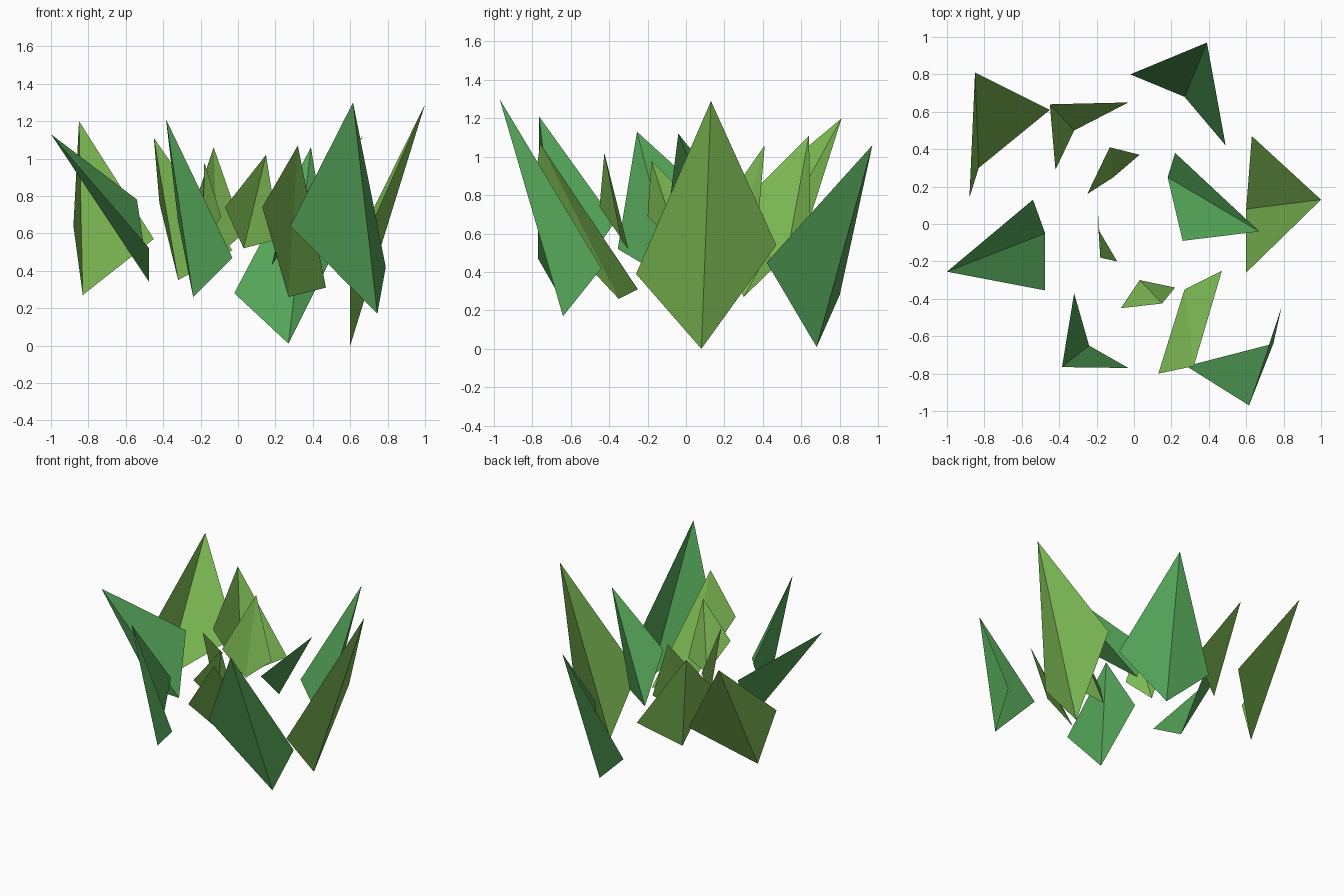
import bpy, bmesh

if "Cube" in bpy.data.objects:
    bpy.data.objects.remove(bpy.data.objects["Cube"])


def material(name, colour):
    m = bpy.data.materials.new(name)
    m.diffuse_color = (*colour, 1)
    m.use_nodes = True
    m.node_tree.nodes["Principled BSDF"].inputs["Base Color"].default_value = m.diffuse_color
    return m


BLUE_GREEN = material("cool_green", (0.09, 0.38, 0.10))
YELLOW_GREEN = material("warm_green", (0.21, 0.50, 0.09))


def leaf(name, mat, tip, side_a, base, side_b):
    """Kite-shaped blade, creased along the rib from base to tip."""
    bm = bmesh.new()
    t, a, b, c = (bm.verts.new(p) for p in (tip, side_a, base, side_b))
    bm.faces.new((t, a, b))
    bm.faces.new((t, b, c))
    mesh = bpy.data.meshes.new(name)
    bm.to_mesh(mesh)
    bm.free()
    mesh.materials.append(mat)
    bpy.context.collection.objects.link(bpy.data.objects.new(name, mesh))


# Outer ring of large leaves
leaf("leaf_right", YELLOW_GREEN,
     (1.0, .13, 1.29), (.63, .47, .54), (.60, .08, 0), (.60, -.26, .39))
leaf("leaf_back_right", BLUE_GREEN,
     (.39, .97, 1.06), (-.02, .80, .28), (.27, .68, .01), (.49, .42, .45))
leaf("leaf_back_left", YELLOW_GREEN,
     (-.85, .81, 1.20), (-.88, .14, .64), (-.83, .30, .27), (-.45, .61, .57))
leaf("leaf_left", BLUE_GREEN,
     (-1.0, -.255, 1.13), (-.475, -.355, .52), (-.475, -.05, .34), (-.54, .13, .78))
leaf("leaf_front_right", BLUE_GREEN,
     (.615, -.97, 1.30), (.79, -.44, .42), (.745, -.64, .17), (.28, -.76, .64))

# Middle ring
leaf("leaf_middle_back", YELLOW_GREEN,
     (-.45, .64, 1.11), (-.42, .29, .76), (-.32, .50, .35), (-.03, .65, .51))
leaf("leaf_middle_right", BLUE_GREEN,
     (.67, -.04, 1.12), (.22, .38, .60), (.18, .25, .43), (.26, -.09, .72))
leaf("leaf_middle_front", YELLOW_GREEN,
     (.32, -.76, 1.07), (.47, -.25, .31), (.27, -.35, .26), (.13, -.80, .74))
leaf("leaf_middle_left", BLUE_GREEN,
     (-.385, -.765, 1.21), (-.03, -.77, .47), (-.24, -.65, .26), (-.32, -.37, .66))

# Small inner leaves
leaf("leaf_inner_back", YELLOW_GREEN,
     (-.13, .41, 1.06), (-.25, .16, .70), (-.11, .25, .48), (.03, .37, .60))
leaf("leaf_inner_left", YELLOW_GREEN,
     (-.18, -.18, .98), (-.09, -.20, .69), (-.19, -.03, .52), (-.19, .08, .72))
leaf("leaf_inner_front", YELLOW_GREEN,
     (.15, -.425, 1.02), (.22, -.34, .57), (.03, -.30, .52), (-.07, -.45, .74))
